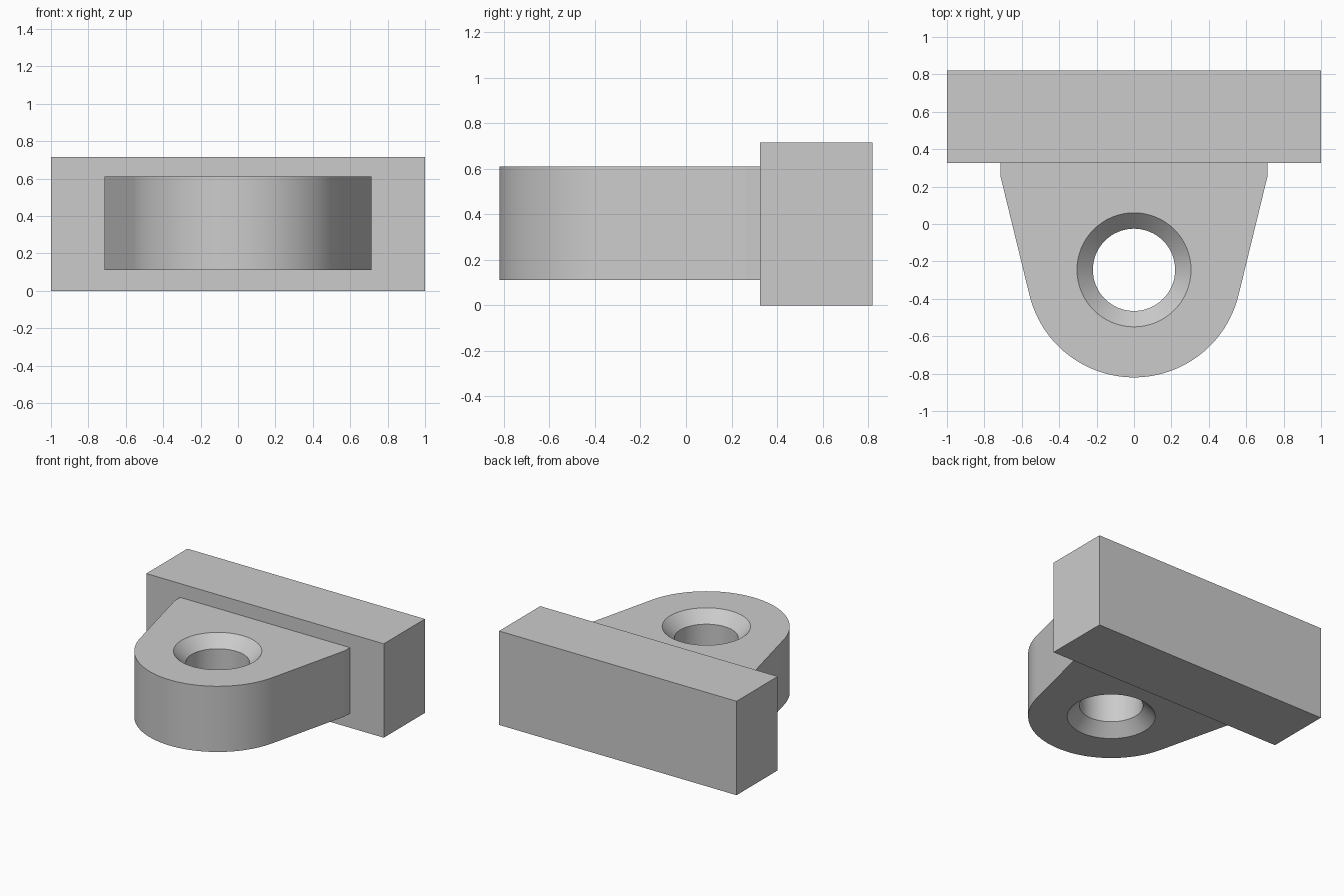
import bpy, bmesh, math
from mathutils import Vector

if "Cube" in bpy.data.objects:
    bpy.data.objects.remove(bpy.data.objects["Cube"], do_unlink=True)

grey = bpy.data.materials.new("plain_grey")
grey.use_nodes = True
colour = (0.6, 0.6, 0.6, 1)
grey.diffuse_color = colour
grey.node_tree.nodes["Principled BSDF"].inputs["Base Color"].default_value = colour


def add_object(name, bm):
    bmesh.ops.recalc_face_normals(bm, faces=bm.faces)
    mesh = bpy.data.meshes.new(name)
    bm.to_mesh(mesh)
    bm.free()
    mesh.materials.append(grey)
    obj = bpy.data.objects.new(name, mesh)
    bpy.context.collection.objects.link(obj)
    return obj


def prism(name, outline, bottom, top):
    bm = bmesh.new()
    face = bm.faces.new([bm.verts.new((x, y, bottom)) for x, y in outline])
    result = bmesh.ops.extrude_face_region(bm, geom=[face], use_keep_orig=True)
    moved = [v for v in result["geom"] if isinstance(v, bmesh.types.BMVert)]
    bmesh.ops.translate(bm, verts=moved, vec=(0, 0, top - bottom))
    return add_object(name, bm)


# Mounting bar along the back
bar_front, bar_back = 0.325, 0.82
prism("mounting_bar", [(-1, bar_front), (1, bar_front), (1, bar_back), (-1, bar_back)], 0, 0.715)

# Tapered lug: straight flanks tangent to a rounded nose
centre = Vector((0, -0.245))
radius, bottom, top = 0.575, 0.11, 0.61
corner = Vector((0.715, 0.26))
offset = corner - centre
start = math.atan2(offset.y, offset.x) - math.acos(radius / offset.length)
steps = 56
nose = []
for i in range(steps + 1):
    a = start + (-math.pi - 2 * start) * i / steps
    nose.append((radius * math.cos(a), centre.y + radius * math.sin(a)))
outline = [(corner.x, bar_front), corner[:], *nose, (-corner.x, corner.y), (-corner.x, bar_front)]
lug = prism("lug", outline, bottom, top)

# Lathe cutter for the bore, flared at both ends
bore, chamfer, extra = 0.22, 0.085, 0.02
profile = [(bore + chamfer + extra, bottom - extra), (bore, bottom + chamfer),
           (bore, top - chamfer), (bore + chamfer + extra, top + extra)]
bm = bmesh.new()
sides = 64
rings = [[bm.verts.new((r * math.cos(math.tau * i / sides),
                        centre.y + r * math.sin(math.tau * i / sides), z))
          for i in range(sides)] for r, z in profile]
for low, high in zip(rings, rings[1:]):
    for i in range(sides):
        j = (i + 1) % sides
        bm.faces.new((low[i], low[j], high[j], high[i]))
bm.faces.new(rings[0])
bm.faces.new(rings[-1])
cutter = add_object("bore_cutter", bm)
cutter.hide_render = True

# Cut the bore and shade the curved walls
cut = lug.modifiers.new("bore", "BOOLEAN")
cut.operation = "DIFFERENCE"
cut.solver = "EXACT"
cut.object = cutter
bpy.ops.object.select_all(action="DESELECT")
bpy.context.view_layer.objects.active = lug
lug.select_set(True)
bpy.ops.object.modifier_apply(modifier=cut.name)
bpy.data.objects.remove(cutter, do_unlink=True)
bpy.ops.object.shade_smooth_by_angle(angle=math.radians(10))
